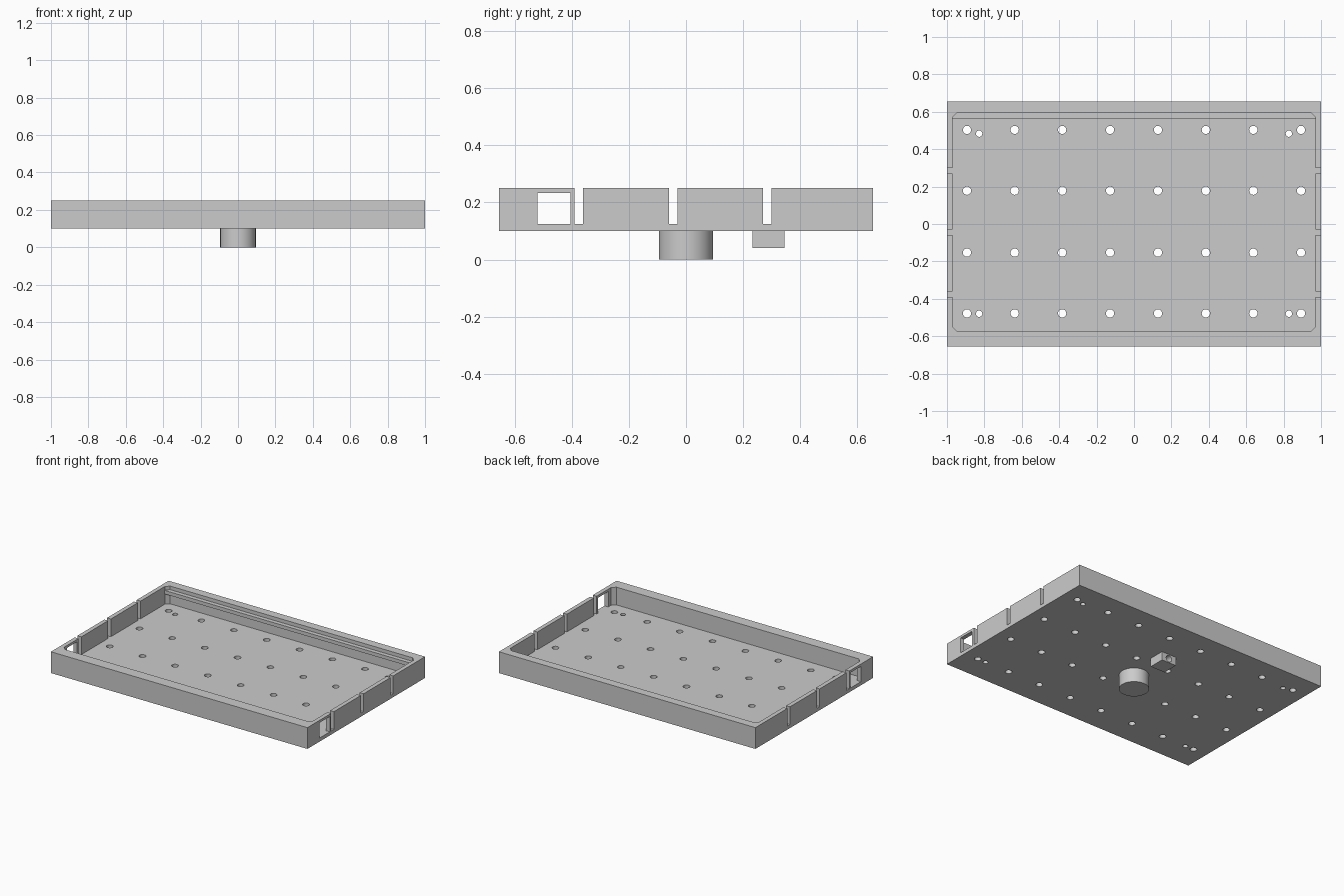
import bpy, bmesh
from math import radians, pi
from mathutils import Matrix

if "Cube" in bpy.data.objects:
    bpy.data.objects.remove(bpy.data.objects["Cube"], do_unlink=True)

grey = bpy.data.materials.new("plain grey")
grey.use_nodes = True
colour = (0.6, 0.6, 0.6, 1)
grey.diffuse_color = colour
grey.node_tree.nodes["Principled BSDF"].inputs["Base Color"].default_value = colour


def add_box(bm, x, y, z):
    """Box from (min, max) ranges."""
    size = [r[1] - r[0] for r in (x, y, z)]
    mid = [sum(r) / 2 for r in (x, y, z)]
    bmesh.ops.create_cube(bm, size=1, matrix=Matrix.Translation(mid) @ Matrix.Diagonal((*size, 1)))


def add_cylinder(bm, centre, radius, depth, sides=24, turn=0):
    """Upright cylinder, or one along y when turned a quarter about x."""
    bmesh.ops.create_cone(bm, cap_ends=True, segments=sides, radius1=radius, radius2=radius,
                          depth=depth,
                          matrix=Matrix.Translation(centre) @ Matrix.Rotation(turn, 4, 'X'))


def finish(name, bm):
    bmesh.ops.recalc_face_normals(bm, faces=bm.faces)
    mesh = bpy.data.meshes.new(name)
    bm.to_mesh(mesh)
    bm.free()
    mesh.materials.append(grey)
    obj = bpy.data.objects.new(name, mesh)
    bpy.context.collection.objects.link(obj)
    return obj


def cut(obj, bm):
    """Subtract the cutter mesh from the object and discard the cutter."""
    cutter = finish("cutter", bm)
    cutter.hide_render = True
    mod = obj.modifiers.new("cut", 'BOOLEAN')
    mod.operation = 'DIFFERENCE'
    mod.solver = 'EXACT'
    mod.object = cutter
    graph = bpy.context.evaluated_depsgraph_get()
    result = bpy.data.meshes.new_from_object(obj.evaluated_get(graph))
    obj.modifiers.clear()
    obj.data = result
    bpy.data.objects.remove(cutter, do_unlink=True)


def smooth(obj):
    bpy.ops.object.select_all(action='DESELECT')
    obj.select_set(True)
    bpy.context.view_layer.objects.active = obj
    bpy.ops.object.shade_smooth_by_angle(angle=radians(30))


# Tray body
bottom, floor, rim = 0.1, 0.125, 0.25
bm = bmesh.new()
add_box(bm, (-1, 1), (-0.655, 0.655), (bottom, rim))
tray = finish("tray", bm)

# Inner cavity with chamfered corners
side, front, back, c = 0.97, -0.575, 0.595, 0.025
outline = [(side, front + c), (side, back - c), (side - c, back)]
outline += [(-x, y) for x, y in reversed(outline)]
outline += [(c - side, front), (side - c, front)]
bm = bmesh.new()
base = bm.faces.new([bm.verts.new((x, y, floor)) for x, y in outline])
top = bmesh.ops.extrude_face_region(bm, geom=[base])["geom"]
bmesh.ops.translate(bm, vec=(0, 0, 0.2), verts=[v for v in top if isinstance(v, bmesh.types.BMVert)])
cut(tray, bm)

# Slots and a window through each end wall
bm = bmesh.new()
for ends in ((0.9, 1.1), (-1.1, -0.9)):
    for y in (-0.375, -0.045, 0.285):
        add_box(bm, ends, (y - 0.015, y + 0.015), (floor, 0.35))
    add_box(bm, ends, (-0.52, -0.405), (floor, 0.233))
cut(tray, bm)

# Grid of floor holes, with a smaller one near each corner
bm = bmesh.new()
for s in (-1, 1):
    for y in (-0.478, -0.153, 0.178, 0.503):
        for x in (0.128, 0.384, 0.638, 0.893):
            add_cylinder(bm, (s * x, y, 0.11), 0.022, 0.1)
    for y in (-0.48, 0.483):
        add_cylinder(bm, (s * 0.828, y, 0.11), 0.017, 0.1)
cut(tray, bm)
smooth(tray)

# Retaining rail along the back wall
bm = bmesh.new()
add_box(bm, (-side, side), (0.565, 0.6), (0.2, 0.225))
finish("back_rail", bm)

# Round mounting boss underneath
bm = bmesh.new()
add_cylinder(bm, (0, 0, bottom / 2), 0.095, bottom, 64)
smooth(finish("mounting_boss", bm))

# Small bored block underneath
bm = bmesh.new()
add_box(bm, (-0.057, 0.057), (0.233, 0.345), (0.04, bottom))
block = finish("bored_block", bm)
bm = bmesh.new()
add_cylinder(bm, (0, 0.29, 0.07), 0.023, 0.3, 24, pi / 2)
cut(block, bm)
smooth(block)
